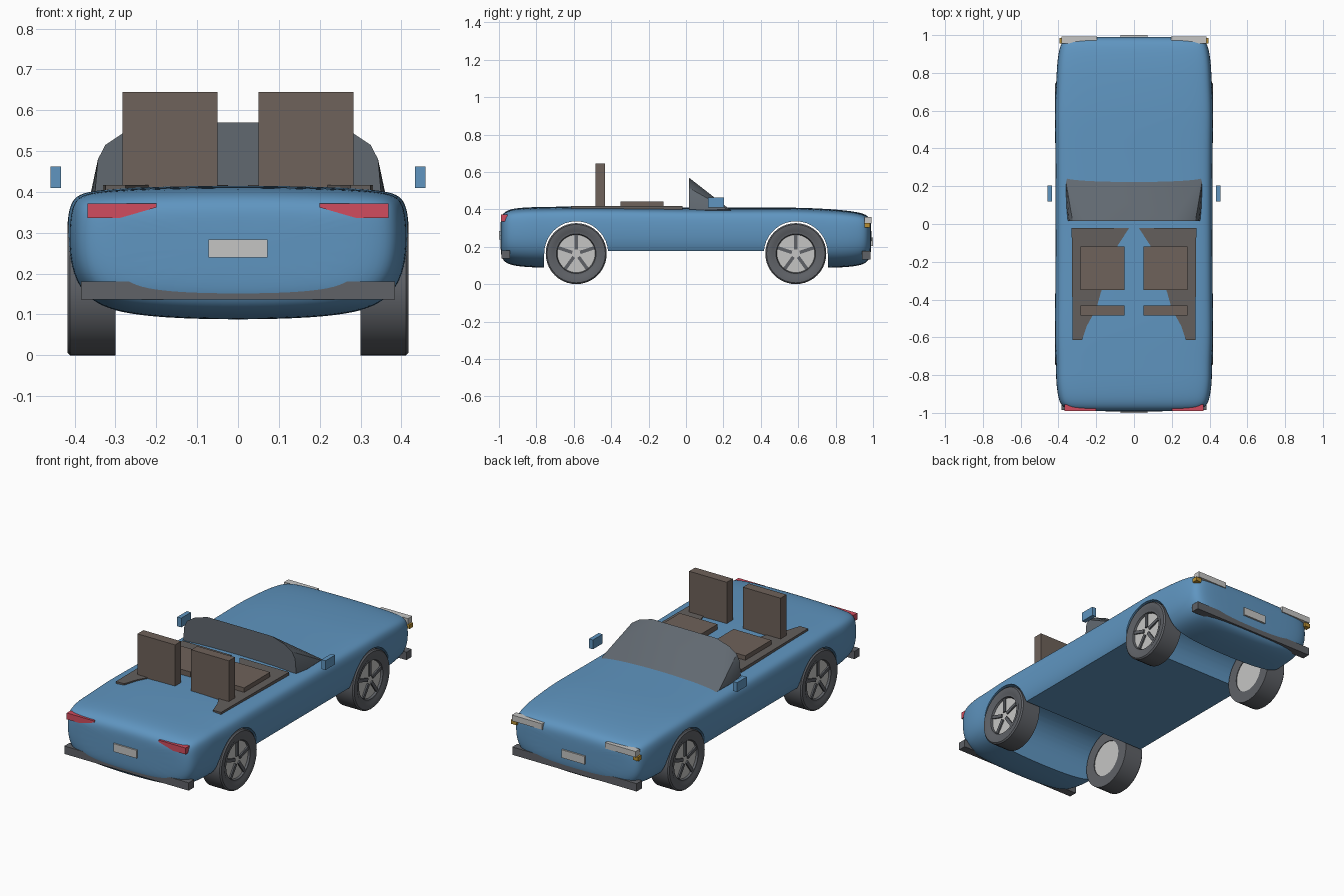
import bpy, bmesh, math
from mathutils import Vector, Matrix

cube = bpy.data.objects.get("Cube")
if cube:
    bpy.data.objects.remove(cube, do_unlink=True)


def material(name, rgb):
    m = bpy.data.materials.new(name)
    m.use_nodes = True
    m.diffuse_color = (*rgb, 1)
    bsdf = m.node_tree.nodes["Principled BSDF"]
    bsdf.inputs["Base Color"].default_value = (*rgb, 1)
    bsdf.inputs["Roughness"].default_value = 0.6
    return m


BLUE = material("blue paint", (0.115, 0.302, 0.53))
GLASS = material("tinted glass", (0.119, 0.14, 0.163))
DARK = material("dark grey rubber", (0.115, 0.122, 0.136))
TRIM = material("cockpit trim", (0.126, 0.113, 0.107))
BROWN = material("brown leather", (0.158, 0.122, 0.103))
SILVER = material("light grey", (0.56, 0.56, 0.55))
RED = material("tail red", (0.638, 0.073, 0.113))
AMBER = material("amber", (0.477, 0.274, 0.033))


def finish(bm, name, mat):
    bmesh.ops.recalc_face_normals(bm, faces=bm.faces)
    me = bpy.data.meshes.new(name)
    bm.to_mesh(me)
    bm.free()
    ob = bpy.data.objects.new(name, me)
    bpy.context.collection.objects.link(ob)
    me.materials.append(mat)
    return ob


def activate(ob):
    bpy.ops.object.select_all(action='DESELECT')
    ob.select_set(True)
    bpy.context.view_layer.objects.active = ob


def smooth(ob, angle=35):
    activate(ob)
    bpy.ops.object.shade_smooth_by_angle(angle=math.radians(angle))


def apply_all(ob):
    activate(ob)
    for m in list(ob.modifiers):
        bpy.ops.object.modifier_apply(modifier=m.name)


def box(name, lo, hi, mat):
    bm = bmesh.new()
    bmesh.ops.create_cube(bm, size=1)
    for v in bm.verts:
        v.co = [lo[i] if v.co[i] < 0 else hi[i] for i in range(3)]
    return finish(bm, name, mat)


def prism(name, pts, axis, a, b, mat):
    """Extrude a 2D outline along one axis from a to b."""
    bm = bmesh.new()

    def ring(t):
        out = []
        for p in pts:
            c = list(p)
            c.insert(axis, t)
            out.append(bm.verts.new(c))
        return out
    r0, r1 = ring(a), ring(b)
    bm.faces.new(r0)
    bm.faces.new(r1)
    n = len(pts)
    for i in range(n):
        bm.faces.new((r0[i], r0[(i + 1) % n], r1[(i + 1) % n], r1[i]))
    return finish(bm, name, mat)


def lathe_x(name, profile, centre, mat, n=40):
    """Revolve closed (x, radius) outline around the x axis."""
    bm = bmesh.new()
    rings = []
    for i in range(n):
        a = 2 * math.pi * i / n
        rings.append([bm.verts.new((x, centre[0] + r * math.cos(a), centre[1] + r * math.sin(a)))
                      for x, r in profile])
    k = len(profile)
    for i in range(n):
        p, q = rings[i], rings[(i + 1) % n]
        for j in range(k):
            bm.faces.new((p[j], p[(j + 1) % k], q[(j + 1) % k], q[j]))
    ob = finish(bm, name, mat)
    smooth(ob)
    return ob


def sided(s, a, b):
    """Sorted x range for the left (+1) or right (-1) side."""
    return tuple(sorted((s * a, s * b)))


WHEEL_Y, WHEEL_Z = 0.587, 0.163

# Body shell: one rounded cross-section lofted along y
half = [(0, 0), (0.45, 0.015), (0.72, 0.06), (0.87, 0.14), (0.96, 0.28), (1, 0.48), (1, 0.72),
        (0.98, 0.87), (0.93, 0.935), (0.82, 0.965), (0.55, 0.988), (0, 1)]
outline = half + [(-x, z) for x, z in half[-2:0:-1]]
sections = [  # y, half width, bottom, top
    (-0.992, 0.22, 0.19, 0.33), (-0.987, 0.34, 0.14, 0.368), (-0.965, 0.385, 0.112, 0.392),
    (-0.92, 0.402, 0.096, 0.407), (-0.83, 0.414, 0.088, 0.413), (-0.75, 0.412, 0.086, 0.414),
    (-0.59, 0.421, 0.086, 0.417), (-0.42, 0.417, 0.086, 0.416), (0.0, 0.416, 0.086, 0.41),
    (0.42, 0.416, 0.086, 0.41), (0.59, 0.421, 0.086, 0.411), (0.75, 0.412, 0.086, 0.404),
    (0.85, 0.408, 0.088, 0.396), (0.93, 0.396, 0.098, 0.384), (0.968, 0.38, 0.115, 0.37),
    (0.985, 0.335, 0.145, 0.348), (0.991, 0.22, 0.19, 0.315)]
bm = bmesh.new()
loops = [[bm.verts.new((x * w, y, zb + z * (zt - zb))) for x, z in outline] for y, w, zb, zt in sections]
n = len(outline)
for p, q in zip(loops, loops[1:]):
    for i in range(n):
        bm.faces.new((p[i], p[(i + 1) % n], q[(i + 1) % n], q[i]))
bm.faces.new(loops[0])
bm.faces.new(loops[-1])
body = finish(bm, "body", BLUE)
body.modifiers.new("smooth", 'SUBSURF').levels = 2
apply_all(body)

# Wheel arches and raised belly are cut through the full width
arc = [math.radians(180 - 175 * i / 20) for i in range(21)]
rear = [(-WHEEL_Y + 0.171 * math.cos(a), WHEEL_Z + 0.173 * math.sin(a)) for a in arc]
left_half = [(-WHEEL_Y - 0.171, -0.1)] + rear
cut = left_half + [(-y, z) for y, z in reversed(left_half)]
cutter = prism("arch_cutter", cut, 0, -0.6, 0.6, BLUE)
cutter.hide_render = True
mod = body.modifiers.new("arches", 'BOOLEAN')
mod.operation, mod.solver, mod.object = 'DIFFERENCE', 'EXACT', cutter
apply_all(body)
bpy.data.objects.remove(cutter, do_unlink=True)
smooth(body)

# Wheels: tyre, rim disc, raised ring, hub and five spokes
for s, side in ((1, "left"), (-1, "right")):
    for yc, end in ((WHEEL_Y, "nose"), (-WHEEL_Y, "tail")):
        tag = f"{end}_{side}"
        c = (yc, WHEEL_Z)
        tyre = [(0.30, 0.1), (0.30, 0.163), (0.411, 0.163), (0.418, 0.156), (0.418, 0.128),
                (0.412, 0.118), (0.412, 0.106), (0.40, 0.1)]
        lathe_x("tyre_" + tag, [(s * x, r) for x, r in tyre], c, DARK)
        rim = [(0.304, 0.0005), (0.304, 0.102), (0.402, 0.102), (0.402, 0.0005)]
        lathe_x("rim_" + tag, [(s * x, r) for x, r in rim], c, SILVER)
        for i in range(5):
            x0, x1 = sided(s, 0.40, 0.41)
            spoke = box(f"spoke_{tag}_{i + 1}", (x0, -0.009, 0.022), (x1, 0.009, 0.102), DARK)
            spoke.data.transform(Matrix.Translation((0, yc, WHEEL_Z))
                                 @ Matrix.Rotation(2 * math.pi * i / 5, 4, 'X'))

# Windscreen: solid wedge with an upright rounded back and a sloped front
arch = [(0.2, 0.57), (0.28, 0.545), (0.325, 0.515), (0.343, 0.48), (0.35, 0.40)]
bm = bmesh.new()
for s in (1, -1):
    for x, z in arch:
        bm.verts.new((s * x, 0.015, z))
    for x, y, z in ((0.36, 0.22, 0.40), (0.355, 0.24, 0.395), (0.358, 0.1, 0.395)):
        bm.verts.new((s * x, y, z))
bmesh.ops.convex_hull(bm, input=bm.verts)
smooth(finish(bm, "windscreen", GLASS), 25)

# Paired parts
trim = [(0.025, -0.02), (0.33, -0.02), (0.325, -0.615), (0.275, -0.615), (0.25, -0.54),
        (0.2, -0.45), (0.175, -0.36), (0.13, -0.25), (0.09, -0.12)]
lamp = [(0.2, 0.372), (0.368, 0.372), (0.368, 0.336), (0.29, 0.336), (0.2, 0.362)]
for s, side in ((1, "left"), (-1, "right")):
    prism("cockpit_trim_" + side, [(s * x, y) for x, y in trim], 2, 0.39, 0.417, TRIM)
    prism("tail_light_" + side, [(s * x, z) for x, z in lamp], 1, -0.989, -0.955, RED)

    def pair(name, x, y, z, mat):
        xs = sided(s, *x)
        box(f"{name}_{side}", (xs[0], y[0], z[0]), (xs[1], y[1], z[1]), mat)
    pair("seat_cushion", (0.05, 0.283), (-0.35, -0.12), (0.40, 0.442), BROWN)
    pair("seat_back", (0.05, 0.283), (-0.485, -0.432), (0.40, 0.645), BROWN)
    pair("mirror", (0.434, 0.459), (0.118, 0.203), (0.41, 0.462), BLUE)
    pair("headlight", (0.195, 0.383), (0.955, 0.993), (0.325, 0.358), SILVER)
    pair("indicator", (0.36, 0.394), (0.955, 0.985), (0.303, 0.326), AMBER)

# Bumpers and blank plates at both ends
box("tail_bumper", (-0.385, -0.986, 0.137), (0.385, -0.94, 0.181), DARK)
box("nose_bumper", (-0.385, 0.94, 0.132), (0.385, 0.986, 0.176), DARK)
box("tail_plate", (-0.072, -1.0, 0.239), (0.072, -0.98, 0.284), SILVER)
box("nose_plate", (-0.072, 0.98, 0.205), (0.072, 1.0, 0.25), SILVER)
